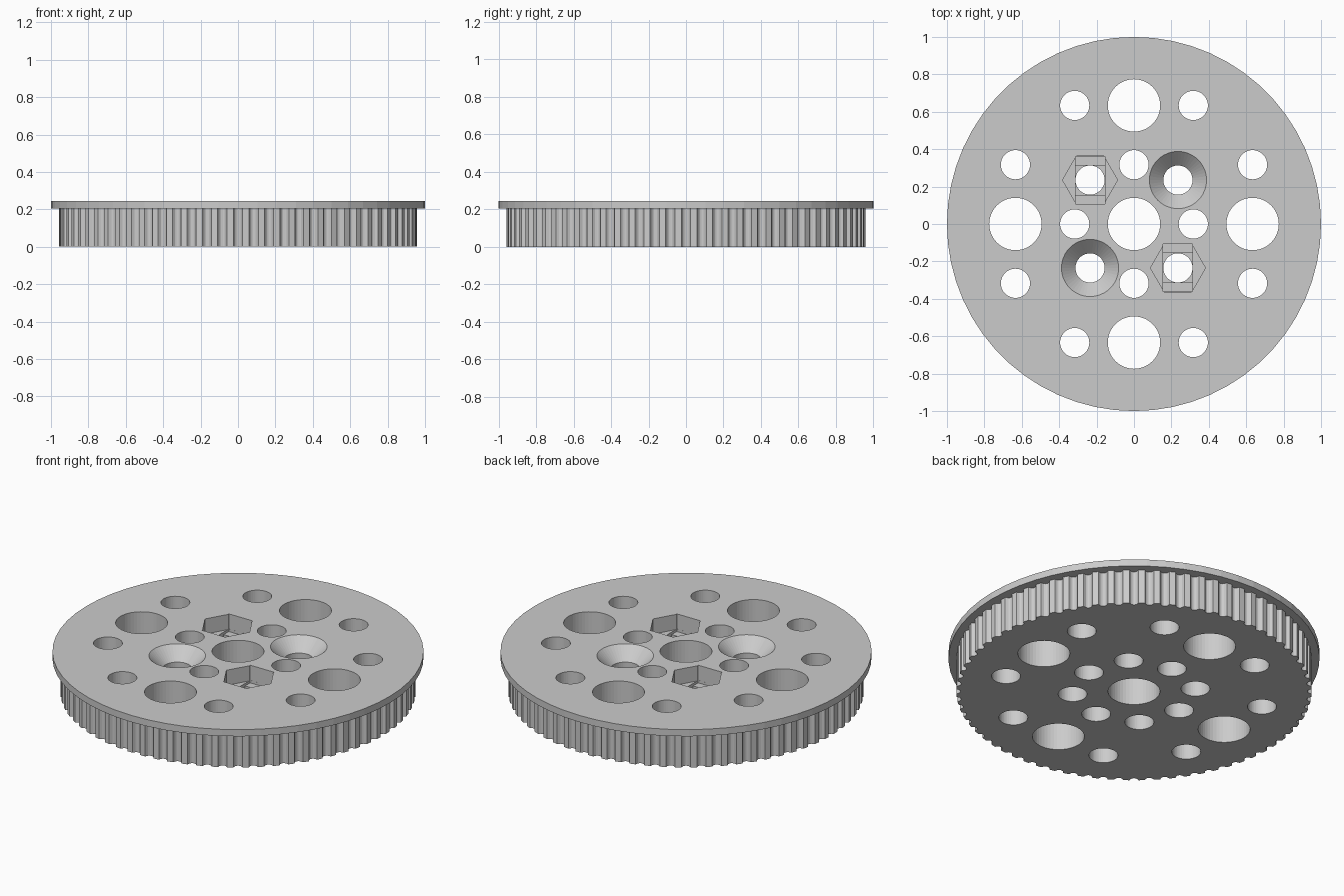
import bpy, bmesh, math
from math import cos, sin, pi

old = bpy.data.objects.get("Cube")
if old:
    bpy.data.objects.remove(old, do_unlink=True)

TOP, FLANGE_Z = 0.245, 0.205
TEETH, TIP_R, ROOT_R = 72, 0.957, 0.934
HOLE_R, BIG_R = 0.078, 0.14
PITCH = 0.317          # grid spacing of the hole pattern
DIAG = 0.235           # offset of the four screw holes

grey = bpy.data.materials.new("light_grey")
grey.use_nodes = True
colour = (0.6, 0.6, 0.6, 1)
grey.diffuse_color = colour
grey.node_tree.nodes["Principled BSDF"].inputs["Base Color"].default_value = colour


def circle(r, sides, x=0, y=0):
    return [(x + r * cos(2 * pi * i / sides), y + r * sin(2 * pi * i / sides))
            for i in range(sides)]


def box(hx, hy, x, y):
    return [(x - hx, y - hy), (x + hx, y - hy), (x + hx, y + hy), (x - hx, y + hy)]


def loft(name, lower, z0, upper, z1):
    """Closed solid between two outlines with matching point counts."""
    bm = bmesh.new()
    a = [bm.verts.new((x, y, z0)) for x, y in lower]
    b = [bm.verts.new((x, y, z1)) for x, y in upper]
    n = len(a)
    bm.faces.new(a[::-1])
    bm.faces.new(b)
    for i in range(n):
        j = (i + 1) % n
        bm.faces.new((a[i], a[j], b[j], b[i]))
    mesh = bpy.data.meshes.new(name)
    bm.to_mesh(mesh)
    bm.free()
    mesh.materials.append(grey)
    obj = bpy.data.objects.new(name, mesh)
    bpy.context.scene.collection.objects.link(obj)
    return obj


def combine(target, tool, operation):
    mod = target.modifiers.new("combine", "BOOLEAN")
    mod.operation, mod.solver, mod.object = operation, "EXACT", tool
    bpy.context.view_layer.objects.active = target
    bpy.ops.object.modifier_apply(modifier=mod.name)
    bpy.data.objects.remove(tool, do_unlink=True)


# Toothed rim outline: rounded grooves between narrow lands
step = 2 * pi / TEETH
rim = []
for t in range(TEETH):
    for k in range(7):
        u = k / 6
        r = TIP_R - (TIP_R - ROOT_R) * sin(pi * u) ** 0.6 if 0 < k < 6 else TIP_R
        a = (t + 0.5 + 0.2 + 0.6 * u) * step - pi / 2
        rim.append((r * cos(a), r * sin(a)))

pulley = loft("toothed_pulley", rim, 0, rim, FLANGE_Z + 0.01)

# Wider flange on top
disc = circle(1, 60)
combine(pulley, loft("flange", disc, FLANGE_Z, disc, TOP), "UNION")

# Through holes: central bore, four large holes, ring of small ones
holes = [(0, 0, BIG_R)]
for q in range(4):
    c, s = round(cos(q * pi / 2)), round(sin(q * pi / 2))
    for u, v, r in ((2 * PITCH, 0, BIG_R), (PITCH, 0, HOLE_R), (2 * PITCH, PITCH, HOLE_R),
                    (2 * PITCH, -PITCH, HOLE_R), (DIAG, DIAG, HOLE_R)):
        holes.append((u * c - v * s, u * s + v * c, r))
for x, y, r in holes:
    ring = circle(r, 48, x, y)
    combine(pulley, loft("bore", ring, -0.1, ring, TOP + 0.1), "DIFFERENCE")

# Countersinks on one diagonal, stepped hexagonal nut pockets on the other
for s in (-1, 1):
    x, y = s * DIAG, s * DIAG
    combine(pulley, loft("countersink", circle(HOLE_R - 0.001, 48, x, y), TOP - 0.075,
                         circle(0.163, 48, x, y), TOP + 0.01), "DIFFERENCE")
    y = -y
    hexagon = circle(0.147, 6, x, y)
    slot = box(HOLE_R + 0.001, 0.127, x, y)
    square = box(HOLE_R + 0.001, HOLE_R + 0.001, x, y)
    for shape, depth in ((hexagon, 0.09), (slot, 0.105), (square, 0.12)):
        combine(pulley, loft("pocket", shape, TOP - depth, shape, TOP + 0.1), "DIFFERENCE")
